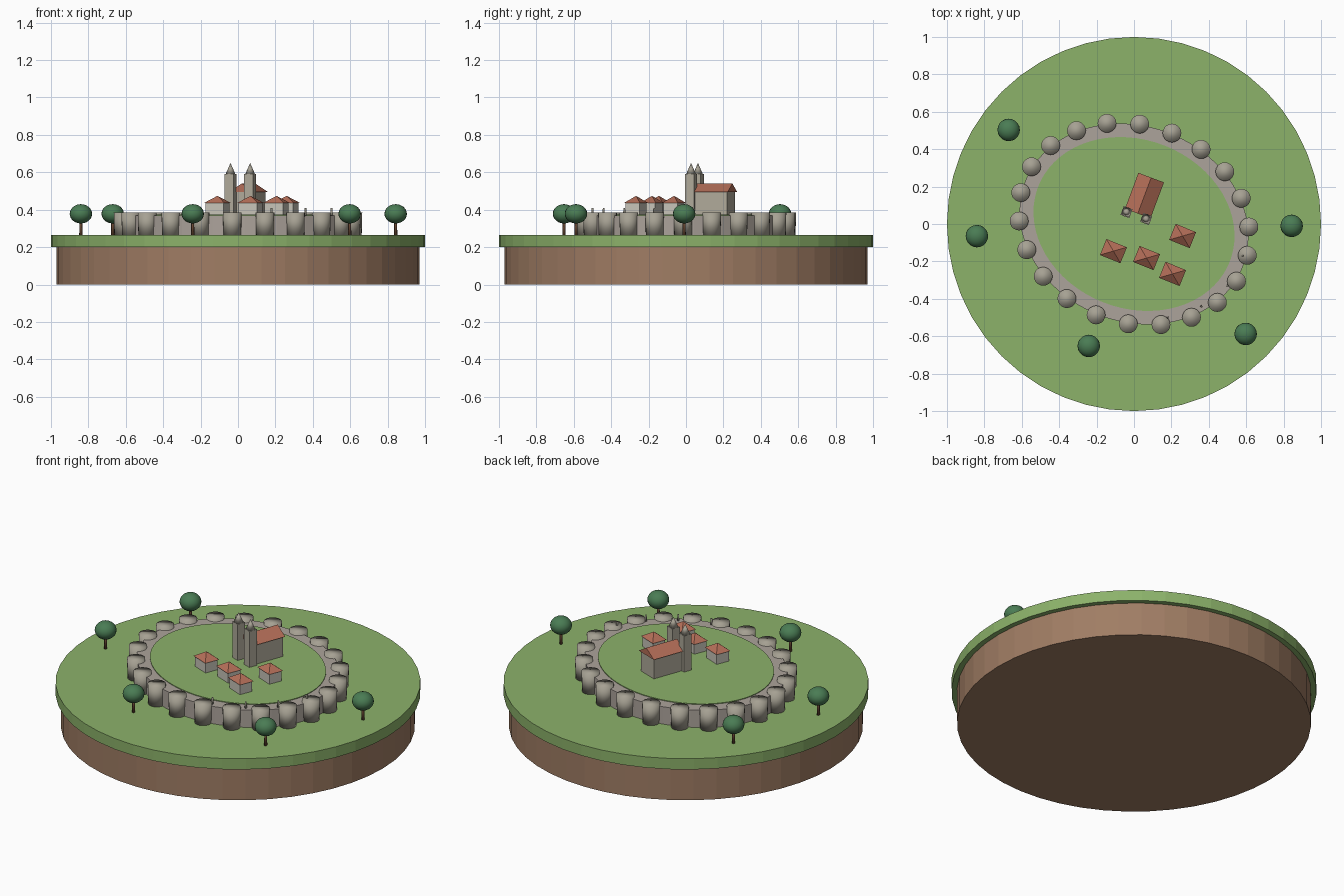
import bpy, bmesh, math
from mathutils import Matrix, Vector

cube = bpy.data.objects.get("Cube")
if cube:
    bpy.data.objects.remove(cube, do_unlink=True)


def material(name, *rgb):
    lin = [((c / 255 + 0.055) / 1.055) ** 2.4 for c in rgb] + [1.0]
    m = bpy.data.materials.new(name)
    m.use_nodes = True
    m.diffuse_color = lin
    m.node_tree.nodes["Principled BSDF"].inputs["Base Color"].default_value = lin
    return m


GRASS = material("grass green", 140, 178, 106)
SOIL = material("soil brown", 160, 125, 100)
RAMPART = material("rampart stone", 172, 163, 155)
TOWER = material("tower stone", 166, 161, 147)
CHURCH = material("church stone", 176, 170, 154)
PLASTER = material("house plaster", 200, 197, 186)
ROOF = material("roof tile red", 180, 110, 88)
LEAF = material("leaf green", 74, 124, 84)
BARK = material("bark brown", 107, 74, 53)


def finish(name, bm, mat, matrix=None, smooth=False):
    if matrix:
        bm.transform(matrix)
    bmesh.ops.recalc_face_normals(bm, faces=bm.faces)
    for f in bm.faces:
        f.smooth = smooth
    me = bpy.data.meshes.new(name)
    bm.to_mesh(me)
    bm.free()
    me.materials.append(mat)
    ob = bpy.data.objects.new(name, me)
    bpy.context.collection.objects.link(ob)
    return ob


def place(x, y, z, turn=0.0):
    return Matrix.Translation((x, y, z)) @ Matrix.Rotation(turn, 4, "Z")


def cone(name, mat, x, y, z0, z1, r0, r1, sides=16, smooth=False, turn=0.0, scale=(1, 1)):
    """Upright cylinder, cone or elliptic prism between two heights."""
    bm = bmesh.new()
    bmesh.ops.create_cone(bm, cap_ends=True, segments=sides, radius1=r0, radius2=r1, depth=z1 - z0)
    size = Matrix.Diagonal((scale[0], scale[1], 1, 1))
    return finish(name, bm, mat, place(x, y, (z0 + z1) / 2, turn) @ size, smooth)


def box(name, mat, x, y, z0, z1, width, depth, turn):
    bm = bmesh.new()
    bmesh.ops.create_cube(bm, size=1)
    size = Matrix.Diagonal((width, depth, z1 - z0, 1))
    return finish(name, bm, mat, place(x, y, (z0 + z1) / 2, turn) @ size)


def roof(name, x, y, z0, z1, width, depth, ridge, turn):
    """Closed roof with its ridge along local y; a zero ridge gives a pyramid."""
    bm = bmesh.new()
    w, d, r = width / 2, depth / 2, ridge / 2
    points = [(-w, -d, z0), (w, -d, z0), (w, d, z0), (-w, d, z0), (0, -r, z1), (0, r, z1)]
    for p in points:
        bm.verts.new(p)
    bmesh.ops.remove_doubles(bm, verts=bm.verts, dist=0.0001)
    bmesh.ops.convex_hull(bm, input=bm.verts)
    bmesh.ops.dissolve_limit(bm, angle_limit=0.01, verts=bm.verts, edges=bm.edges)
    return finish(name, bm, ROOF, place(x, y, 0, turn))


GROUND, TERRACE = 0.265, 0.37
TILT = math.radians(-21.6)

# Round base: soil with an overhanging turf disc
cone("soil_base", SOIL, 0, 0, 0, 0.2, 0.97, 0.97, 48)
cone("turf_disc", GRASS, 0, 0, 0.2, GROUND, 1, 1, 48)

# Raised oval terrace with a stone rim and grass inside
cone("rampart_wall", RAMPART, 0, 0, GROUND, TERRACE, 1, 1, 66, turn=TILT, scale=(0.625, 0.522))
cone("town_green", GRASS, 0, 0, TERRACE, TERRACE + 0.004, 1, 1, 66, turn=TILT, scale=(0.55, 0.45))

# Ring of round towers
COUNT = 22
for i in range(COUNT):
    t = math.radians(7.3) + i * math.tau / COUNT
    p = Matrix.Rotation(TILT, 3, "Z") @ Vector((0.63 * math.cos(t), 0.527 * math.sin(t), 0))
    cone(f"wall_tower_{i + 1}", TOWER, p.x, p.y, GROUND, 0.386, 0.047, 0.05, 20, smooth=True)

# Small posts on the rampart
for i, (x, y) in enumerate([(0.58, -0.17), (0.5, -0.33), (0.36, -0.44), (0.18, -0.5)]):
    cone(f"rampart_post_{i + 1}", TOWER, x, y, TERRACE, 0.408, 0.006, 0.005, 8, smooth=True)

# Church: nave, gable roof and two spired towers
TURN = math.radians(-20.5)
NAVE = (0.056, 0.152)
box("church_nave", CHURCH, *NAVE, TERRACE, 0.497, 0.125, 0.19, TURN)
roof("church_roof", *NAVE, 0.495, 0.54, 0.146, 0.205, 0.205, TURN)
for side, x, y in [("right", -0.04, 0.064), ("left", 0.065, 0.027)]:
    box(f"church_tower_{side}", CHURCH, x, y, TERRACE, 0.592, 0.05, 0.05, TURN)
    cone(f"church_spire_{side}", TOWER, x, y, 0.592, 0.65, 0.027, 0, 8, smooth=True, turn=TURN)

# Houses with pyramid roofs
HOUSES = [(-0.11, -0.145), (0.067, -0.182), (0.206, -0.267), (0.26, -0.064)]
for i, (x, y) in enumerate(HOUSES):
    turn = math.radians(-22)
    box(f"house_{i + 1}_walls", PLASTER, x, y, TERRACE, 0.438, 0.105, 0.08, turn)
    roof(f"house_{i + 1}_roof", x, y, 0.436, 0.474, 0.118, 0.092, 0, turn)

# Trees around the rampart
TREES = [(-0.67, 0.503), (-0.84, -0.065), (-0.242, -0.652), (0.597, -0.588), (0.843, -0.01)]
for i, (x, y) in enumerate(TREES):
    cone(f"tree_{i + 1}_trunk", BARK, x, y, GROUND, 0.36, 0.009, 0.007, 8, smooth=True)
    bm = bmesh.new()
    bmesh.ops.create_uvsphere(bm, u_segments=20, v_segments=12, radius=0.06)
    squash = Matrix.Diagonal((1, 1, 0.86, 1))
    finish(f"tree_{i + 1}_crown", bm, LEAF, place(x, y, 0.378) @ squash, smooth=True)
